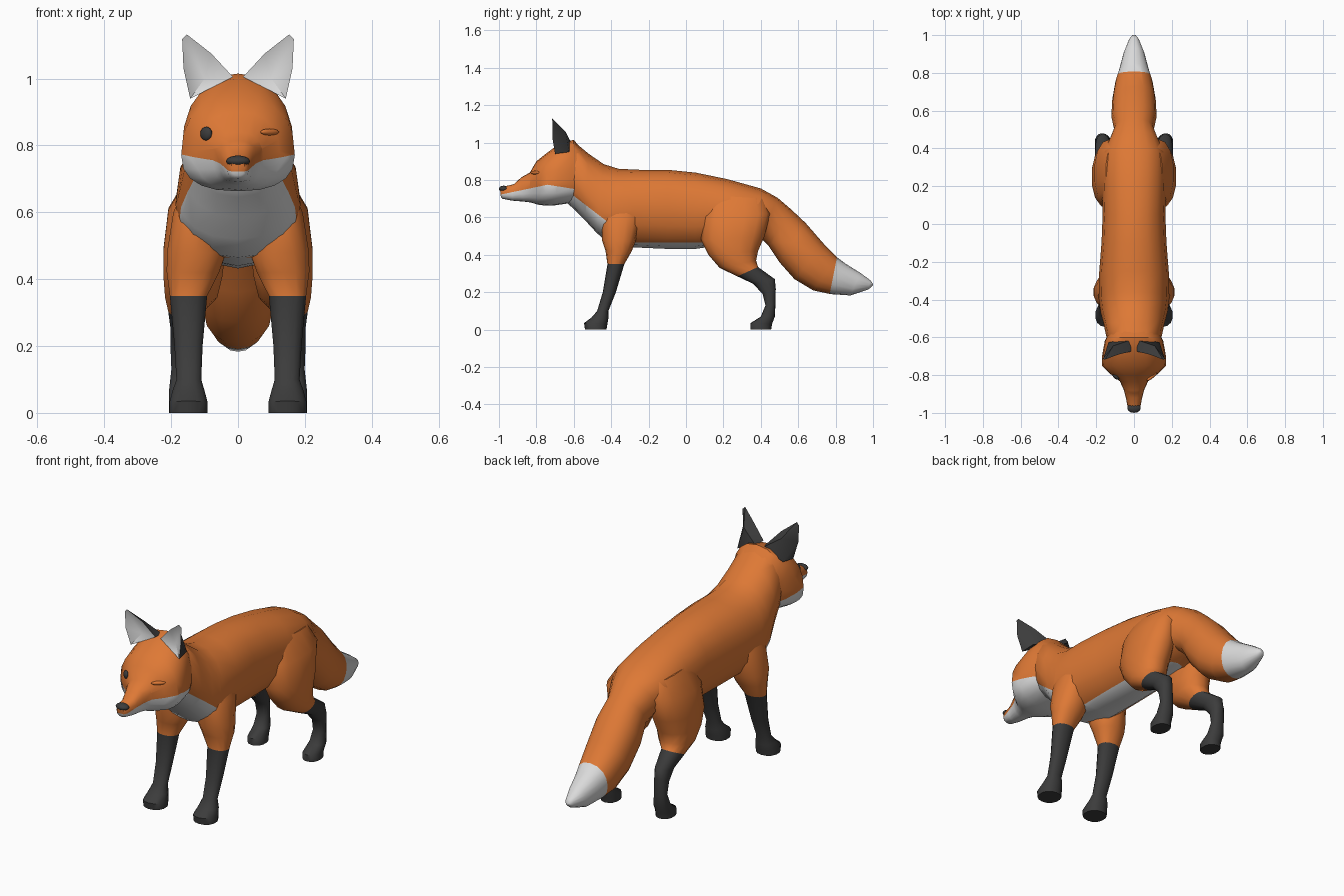
import bpy, bmesh, math
from mathutils import Vector
from mathutils.bvhtree import BVHTree


def material(name, rgb):
    m = bpy.data.materials.new(name)
    m.diffuse_color = (*rgb, 1)
    return m


MATS = [material("orange_fur", (0.73, 0.19, 0.036)),
        material("white_fur", (0.70, 0.70, 0.70)),
        material("dark_fur", (0.045, 0.045, 0.045))]
ORANGE, WHITE, DARK = 0, 1, 2


def finish(name, bm, mirror=False, angle=50):
    bmesh.ops.recalc_face_normals(bm, faces=bm.faces[:])
    mesh = bpy.data.meshes.new(name)
    bm.to_mesh(mesh)
    bm.free()
    for m in MATS:
        mesh.materials.append(m)
    ob = bpy.data.objects.new(name, mesh)
    bpy.context.collection.objects.link(ob)
    if mirror:
        ob.modifiers.new("mirror", 'MIRROR').use_mirror_merge = False
    bpy.ops.object.select_all(action='DESELECT')
    ob.select_set(True)
    bpy.context.view_layer.objects.active = ob
    bpy.ops.object.shade_smooth_by_angle(angle=math.radians(angle))
    return ob


def spow(v, p):
    return math.copysign(abs(v) ** p, v)


def loft(sections, n=16, power=0.9, leg=False):
    """Rings from (y, z) of one edge, (y, z) of the other, half width, and
    the widest height (body) or the centre x (leg)."""
    bm = bmesh.new()
    rings = []
    for ya, za, yb, zb, hw, last in sections:
        f, xc = (0.5, last) if leg else (last, 0)
        a, b = Vector((xc, ya, za)), Vector((xc, yb, zb))
        m = b.lerp(a, f)
        ring = []
        for k in range(n):
            t = math.tau * k / n
            v = spow(math.cos(t), power)
            p = m + ((a - m) if v > 0 else (m - b)) * v
            p.x += hw * spow(math.sin(t), power)
            ring.append(bm.verts.new(p))
        rings.append(ring)
    for r, s in zip(rings, rings[1:]):
        for k in range(n):
            j = (k + 1) % n
            bm.faces.new((r[k], r[j], s[j], s[k]))
    bm.faces.new(rings[0])
    bm.faces.new(rings[-1])
    return bm


def paint(bm, cuts, rule):
    """Cut along side-view lines (y, z, normal y, normal z), then colour faces."""
    for y, z, ny, nz in cuts:
        bmesh.ops.bisect_plane(bm, geom=bm.verts[:] + bm.edges[:] + bm.faces[:], dist=1e-5,
                               plane_co=(0, y, z), plane_no=(0, ny, nz))
    for f in bm.faces:
        c = f.calc_center_median()
        f.material_index = rule(c.y, c.z)


# Torso, neck and tail
body = loft([
    (-0.66, 0.96, -0.66, 0.70, 0.11, 0.5), (-0.58, 0.99, -0.60, 0.645, 0.148, 0.45),
    (-0.52, 0.94, -0.54, 0.585, 0.16, 0.4), (-0.44, 0.885, -0.48, 0.52, 0.178, 0.35),
    (-0.36, 0.86, -0.42, 0.465, 0.187, 0.4), (-0.25, 0.855, -0.28, 0.44, 0.185, 0.5),
    (-0.10, 0.855, -0.10, 0.432, 0.172, 0.5), (0.05, 0.84, 0.05, 0.432, 0.166, 0.5),
    (0.22, 0.805, 0.18, 0.45, 0.17, 0.5), (0.40, 0.755, 0.33, 0.46, 0.17, 0.5),
    (0.49, 0.705, 0.40, 0.49, 0.13, 0.5), (0.56, 0.645, 0.44, 0.45, 0.105, 0.5),
    (0.64, 0.57, 0.50, 0.36, 0.12, 0.5), (0.74, 0.455, 0.58, 0.27, 0.115, 0.5),
    (0.81, 0.385, 0.68, 0.21, 0.10, 0.5), (0.85, 0.355, 0.775, 0.19, 0.08, 0.5),
    (0.93, 0.305, 0.88, 0.183, 0.055, 0.5), (0.985, 0.265, 0.975, 0.215, 0.025, 0.5),
    (1.0, 0.245, 0.998, 0.235, 0.01, 0.5)])


def body_colour(y, z):
    if y > 0.77 + 0.2 * (z - 0.2):
        return WHITE
    chest = y + 1.3 * (z - 0.6) < -0.45 and y < -0.40
    belly = z < 0.465 and y < 0.42
    return WHITE if chest or belly else ORANGE


paint(body, [(0.77, 0.2, 1, -0.2), (-0.45, 0.6, 1, 1.3), (0, 0.465, 0, 1), (-0.40, 0, 1, 0)],
      body_colour)
finish("body_and_tail", body)

# Head and muzzle, with pale jaw and cheeks
head = loft([
    (-0.52, 0.92, -0.56, 0.69, 0.12, 0.4), (-0.60, 1.015, -0.63, 0.675, 0.155, 0.3),
    (-0.67, 1.0, -0.70, 0.665, 0.168, 0.31), (-0.75, 0.94, -0.75, 0.663, 0.17, 0.39),
    (-0.80, 0.90, -0.79, 0.668, 0.125, 0.42), (-0.835, 0.84, -0.83, 0.68, 0.075, 0.5),
    (-0.88, 0.815, -0.87, 0.685, 0.055, 0.5), (-0.92, 0.778, -0.93, 0.69, 0.042, 0.5),
    (-0.975, 0.765, -0.98, 0.70, 0.032, 0.5), (-0.995, 0.755, -0.99, 0.71, 0.02, 0.5)],
    n=20, power=0.82)


def head_colour(y, z):
    low = z < 0.775 + 0.21 * (y + 0.74) and z < 0.775 - 0.16 * (y + 0.74)
    return WHITE if low else ORANGE


paint(head, [(-0.74, 0.775, -0.21, 1), (-0.74, 0.775, 0.16, 1)], head_colour)
surface = BVHTree.FromBMesh(head)
finish("head", head)


def ball(name, centre, radii, colour, yaw=0):
    bm = bmesh.new()
    bmesh.ops.create_uvsphere(bm, u_segments=12, v_segments=8, radius=1)
    for f in bm.faces:
        f.material_index = colour
    ob = finish(name, bm, angle=60)
    ob.location, ob.scale, ob.rotation_euler.z = centre, radii, yaw


# Nose, open eye and winking eyelid
ball("nose", (0, -0.974, 0.753), (0.036, 0.026, 0.017), DARK)
spot = surface.ray_cast(Vector((-0.095, -2, 0.835)), Vector((0, 1, 0)))[0]
ball("open_eye", spot, (0.021, 0.012, 0.021), DARK, -0.7)
spot = surface.ray_cast(Vector((0.095, -2, 0.84)), Vector((0, 1, 0)))[0]
ball("closed_eyelid", spot, (0.036, 0.010, 0.010), ORANGE, 0.7)

# Ears: pale cupped front, dark back
ear = bmesh.new()
v = [ear.verts.new(p) for p in [
    (0.015, -0.675, 1.005), (0.143, -0.70, 0.94), (0.163, -0.715, 1.03),
    (0.167, -0.715, 1.118), (0.153, -0.717, 1.132), (0.08, -0.69, 1.075),
    (0.10, -0.668, 1.0), (0.02, -0.615, 1.0), (0.135, -0.625, 0.95), (0.11, -0.645, 1.06)]]
for i in range(6):
    ear.faces.new((v[i], v[(i + 1) % 6], v[6])).material_index = WHITE
for idx in [(0, 5, 9), (0, 9, 7), (5, 4, 9), (4, 3, 9), (3, 2, 9), (2, 1, 8),
            (2, 8, 9), (7, 9, 8), (0, 7, 8, 1)]:
    ear.faces.new([v[i] for i in idx]).material_index = DARK
finish("ears", ear, mirror=True)

# Front legs with dark stockings
front = loft([
    (-0.43, 0.72, -0.25, 0.72, 0.05, 0.09), (-0.45, 0.60, -0.24, 0.60, 0.07, 0.125),
    (-0.45, 0.48, -0.27, 0.47, 0.09, 0.125), (-0.43, 0.42, -0.29, 0.42, 0.08, 0.135),
    (-0.42, 0.35, -0.33, 0.35, 0.057, 0.148), (-0.445, 0.20, -0.375, 0.20, 0.043, 0.148),
    (-0.475, 0.10, -0.415, 0.10, 0.038, 0.147), (-0.505, 0.065, -0.415, 0.06, 0.05, 0.148),
    (-0.545, 0.035, -0.42, 0.03, 0.058, 0.148), (-0.54, 0, -0.425, 0, 0.058, 0.148)],
    n=14, leg=True)
paint(front, [], lambda y, z: DARK if z < 0.35 else ORANGE)
finish("front_legs", front, mirror=True)

# Hind legs with bent hocks
hind = loft([
    (0.12, 0.72, 0.42, 0.70, 0.05, 0.10), (0.09, 0.60, 0.45, 0.62, 0.085, 0.125),
    (0.08, 0.48, 0.42, 0.50, 0.095, 0.13), (0.12, 0.40, 0.385, 0.42, 0.09, 0.135),
    (0.18, 0.33, 0.375, 0.37, 0.08, 0.14), (0.275, 0.285, 0.385, 0.335, 0.055, 0.155),
    (0.36, 0.245, 0.475, 0.27, 0.038, 0.165), (0.41, 0.19, 0.48, 0.22, 0.035, 0.168),
    (0.425, 0.13, 0.478, 0.13, 0.034, 0.166), (0.40, 0.07, 0.475, 0.07, 0.042, 0.165),
    (0.345, 0.035, 0.46, 0.03, 0.045, 0.162), (0.345, 0, 0.455, 0, 0.045, 0.162)],
    n=14, leg=True)
paint(hind, [], lambda y, z: DARK if z < 0.285 + 0.4545 * (y - 0.275) else ORANGE)
finish("hind_legs", hind, mirror=True)
